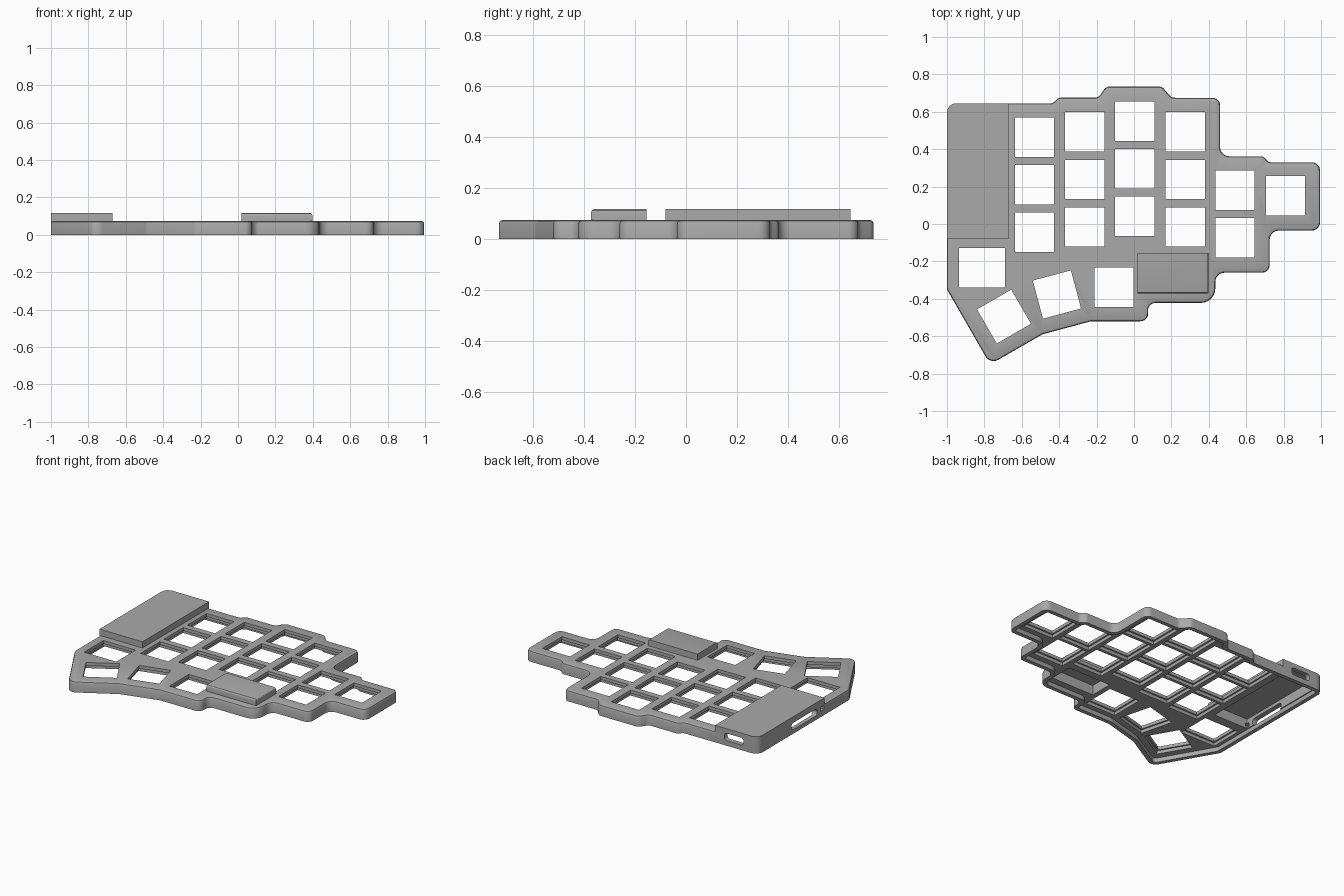
import bpy, bmesh, math
from mathutils import Matrix, Vector

if "Cube" in bpy.data.objects:
    bpy.data.objects.remove(bpy.data.objects["Cube"])

TOP, LID, WALL, SEG = 0.074, 0.117, 0.028, 6
KEY = 0.211


def rounded(corners, inset=0.0):
    """Counter-clockwise outline of (x, y, radius) corners, offset inward and filleted."""
    n = len(corners)
    pts = [Vector(c[:2]) for c in corners]
    moved, turn = [], []
    for i, p in enumerate(pts):
        a = (p - pts[i - 1]).normalized()
        b = (pts[(i + 1) % n] - p).normalized()
        na, nb = Vector((-a.y, a.x)), Vector((-b.y, b.x))
        moved.append(p + (na + nb) * inset / (1 + na.dot(nb)))
        turn.append(a.cross(b))
    out = []
    for i, p in enumerate(moved):
        back, ahead = moved[i - 1] - p, moved[(i + 1) % n] - p
        r = corners[i][2]
        if r == 0:
            out.append(p)
            continue
        r = max(r - math.copysign(inset, turn[i]), 0.006)
        half = back.angle(ahead) / 2
        cut = min(r / math.tan(half), 0.48 * min(back.length, ahead.length))
        r = cut * math.tan(half)
        centre = p + (back.normalized() + ahead.normalized()).normalized() * (r / math.sin(half))
        s = p + back.normalized() * cut - centre
        e = p + ahead.normalized() * cut - centre
        sweep = s.angle_signed(e)
        for k in range(SEG + 1):
            t = -sweep * k / SEG
            out.append(centre + Matrix.Rotation(t, 2) @ s)
    return out


def loft(name, corners, levels, matrix=Matrix()):
    """Closed solid through the outline at each (inset, height) level."""
    bm = bmesh.new()
    rings = [[bm.verts.new((p.x, p.y, z)) for p in rounded(corners, d)] for d, z in levels]
    n = len(rings[0])
    for low, high in zip(rings, rings[1:]):
        for i in range(n):
            j = (i + 1) % n
            bm.faces.new((low[i], low[j], high[j], high[i]))
    bm.faces.new(rings[0][::-1])
    bm.faces.new(rings[-1])
    bm.transform(matrix)
    bmesh.ops.recalc_face_normals(bm, faces=bm.faces)
    mesh = bpy.data.meshes.new(name)
    bm.to_mesh(mesh)
    bm.free()
    ob = bpy.data.objects.new(name, mesh)
    bpy.context.collection.objects.link(ob)
    return ob


def box(x0, x1, y0, y1, r=0.0):
    return [(x0, y0, r), (x1, y0, r), (x1, y1, r), (x0, y1, r)]


def combine(target, tools, operation):
    """Apply booleans and remove the tool objects."""
    for tool in tools:
        tool.hide_render = True
        mod = target.modifiers.new(tool.name, 'BOOLEAN')
        mod.operation, mod.solver, mod.object = operation, 'EXACT', tool
    graph = bpy.context.evaluated_depsgraph_get()
    graph.update()
    mesh = bpy.data.meshes.new_from_object(target.evaluated_get(graph))
    target.modifiers.clear()
    target.data = mesh
    for tool in tools:
        bpy.data.objects.remove(tool)


# Case outline
outline = [
    (-1, -0.35, 0.03), (-0.769, -0.751, 0.05), (-0.49, -0.59, 0.05), (-0.23, -0.52, 0.05),
    (0.075, -0.52, 0.04), (0.075, -0.422, 0.04), (0.435, -0.422, 0.08), (0.435, -0.26, 0.05),
    (0.725, -0.26, 0.04), (0.725, -0.035, 0.05), (0.995, -0.035, 0.045), (0.995, 0.33, 0.045),
    (0.72, 0.33, 0.03), (0.69, 0.362, 0.03), (0.46, 0.362, 0.05), (0.46, 0.675, 0.04),
    (0.2, 0.675, 0.04), (0.15, 0.735, 0.04), (-0.15, 0.735, 0.04), (-0.19, 0.675, 0.04),
    (-0.405, 0.675, 0.03), (-0.435, 0.645, 0.03), (-1, 0.645, 0.05)]
case = loft("keyboard_case", outline,
            [(0, 0), (0, TOP - 0.014), (0.004, TOP - 0.004), (0.014, TOP)])

# Raised controller cover, flush with the outer walls
controller = loft("controller_cover",
                  [(-1, -0.08, 0), (-0.672, -0.08, 0), (-0.672, 0.645, 0), (-1, 0.645, 0.05)],
                  [(0, 0), (0, LID)])

# Raised battery cover with rounded front and outer edges
battery = loft("battery_cover", box(0.02, 0.398, -0.372, -0.155), [(0, 0.04), (0, LID)])
bm = bmesh.new()
bm.from_mesh(battery.data)
soft = []
for e in bm.edges:
    mid = (e.verts[0].co + e.verts[1].co) / 2
    if mid.z > LID - 0.01 and (mid.x > 0.39 or mid.y < -0.36):
        soft.append(e)
bmesh.ops.bevel(bm, geom=soft, offset=0.014, segments=3, profile=0.5, affect='EDGES')
bm.to_mesh(battery.data)
bm.free()
combine(case, [controller, battery], 'UNION')

# Hollow underside, with deeper bays below the two covers
combine(case, [
    loft("cavity", outline, [(WALL, -0.05), (WALL, 0.03)]),
    loft("controller_bay", box(-0.965, -0.7, -0.05, 0.612), [(0, -0.06), (0, LID - 0.02)]),
    loft("battery_bay", box(0.045, 0.373, -0.347, -0.185), [(0, -0.06), (0, LID - 0.02)]),
], 'DIFFERENCE')

# Key openings: (x, y, angle, width)
columns = [(-0.532, 0.463, 3), (-0.264, 0.492, 3), (0.005, 0.55, 3),
           (0.273, 0.492, 3), (0.54, 0.18, 2), (0.81, 0.15, 1)]
keys = [(x, y - 0.254 * row, 0, KEY) for x, y, count in columns for row in range(count)]
keys += [(-0.813, -0.234, 0, 0.246), (-0.695, -0.495, 30, KEY),
         (-0.412, -0.377, 15, KEY), (-0.107, -0.338, 0, KEY)]

cutters = []
for x, y, angle, width in keys:
    place = Matrix.Translation((x, y, 0)) @ Matrix.Rotation(math.radians(angle), 4, 'Z')
    w, h, lip = width / 2, KEY / 2, 0.011
    cutters.append(loft("key_pocket", box(-w - lip, w + lip, -h - lip, h + lip),
                        [(0, -0.07), (0, TOP - 0.022)], place))
    cutters.append(loft("key_hole", box(-w, w, -h, h), [(0, -0.08), (0, 0.2)], place))

# Cable port in the back wall, slider slot and small notch in the side wall
back = Matrix.Translation((0, 0.65, 0)) @ Matrix.Rotation(math.radians(90), 4, 'X')
side = Matrix(((0, 0, 1, -1), (1, 0, 0, 0), (0, 1, 0, 0), (0, 0, 0, 1)))
through = [(0, -0.05), (0, 0.05)]
cutters += [
    loft("cable_port", box(-0.89, -0.745, 0.035, 0.085, 0.018), through, back),
    loft("slider_slot", box(0.0, 0.28, 0.028, 0.075, 0.022), through, side),
    loft("side_notch", box(-0.075, -0.035, 0.04, 0.066), through, side)]
combine(case, cutters, 'DIFFERENCE')

# Single plain colour
grey = bpy.data.materials.new("mid grey")
grey.use_nodes = True
colour = (0.4, 0.4, 0.4, 1)
grey.diffuse_color = colour
grey.node_tree.nodes["Principled BSDF"].inputs["Base Color"].default_value = colour
case.data.materials.clear()
case.data.materials.append(grey)
for face in case.data.polygons:
    face.material_index = 0

bpy.ops.object.select_all(action='DESELECT')
case.select_set(True)
bpy.context.view_layer.objects.active = case
bpy.ops.object.shade_smooth_by_angle(angle=math.radians(30))
